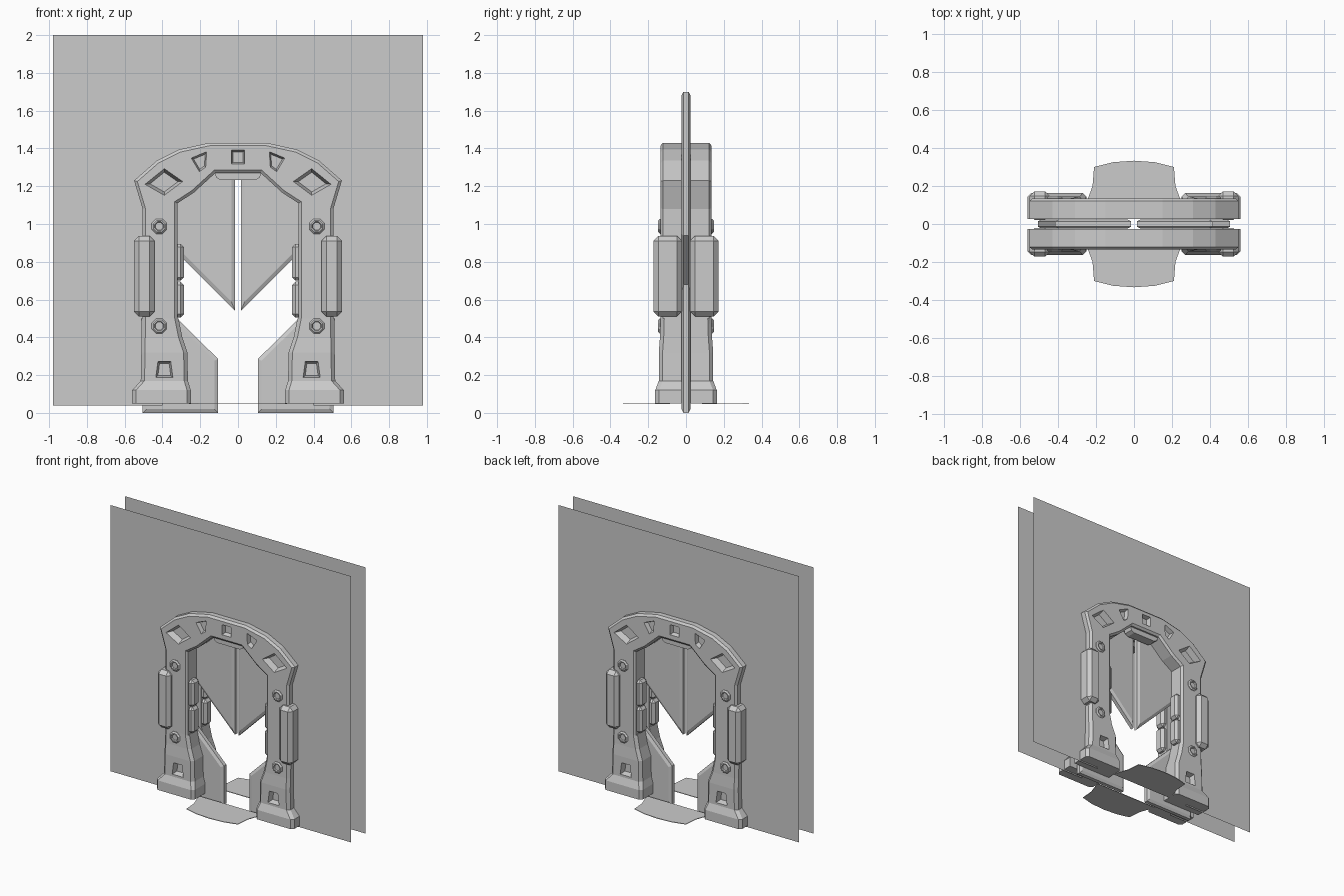
import bpy, bmesh, math

if "Cube" in bpy.data.objects:
    bpy.data.objects.remove(bpy.data.objects["Cube"])


def finish(name, bm, mirror=(True, True), bevel=0, cutters=()):
    me = bpy.data.meshes.new(name)
    bm.to_mesh(me)
    bm.free()
    ob = bpy.data.objects.new(name, me)
    bpy.context.collection.objects.link(ob)
    if bevel:
        b = ob.modifiers.new("bevel", 'BEVEL')
        b.width, b.segments = bevel, 1
    for c in cutters:
        m = ob.modifiers.new("cut", 'BOOLEAN')
        m.operation, m.solver, m.object = 'DIFFERENCE', 'EXACT', c
    if any(mirror):
        m = ob.modifiers.new("mirror", 'MIRROR')
        m.use_axis = (mirror[0], mirror[1], False)
        m.use_mirror_merge = False
    return ob


def loft(rings):
    """Closed solid through rings of equal point count."""
    bm = bmesh.new()
    vs = [[bm.verts.new(p) for p in r] for r in rings]
    n = len(rings[0])
    for a, b in zip(vs, vs[1:]):
        for i in range(n):
            j = (i + 1) % n
            bm.faces.new((a[i], a[j], b[j], b[i]))
    bm.faces.new(vs[0])
    bm.faces.new(vs[-1])
    bmesh.ops.recalc_face_normals(bm, faces=bm.faces)
    return bm


def prism(pts, y0, y1, chamfer=0, depth=0, both=False):
    """XZ outline pushed along y, with chamfered front (and back) face."""
    bm = loft([[(x, y, z) for x, z in pts] for y in (y1, y0)])
    if chamfer:
        bm.normal_update()
        fs = [f for f in bm.faces if f.normal.y < -.9 or (both and f.normal.y > .9)]
        bmesh.ops.inset_individual(bm, faces=fs, thickness=chamfer, depth=depth,
                                   use_even_offset=True)
    return bm


def box(name, lo, hi, bevel, mirror=(True, True)):
    pts = [(lo[0], lo[2]), (hi[0], lo[2]), (hi[0], hi[2]), (lo[0], hi[2])]
    return finish(name, prism(pts, lo[1], hi[1]), mirror, bevel)


def cutter(name, pts, yf, yb, mirror):
    """Pocket that narrows toward its floor."""
    cx = sum(p[0] for p in pts) / len(pts)
    cz = sum(p[1] for p in pts) / len(pts)
    rings = [[(cx + (x - cx) * s, y, cz + (z - cz) * s) for x, z in pts]
             for y, s in ((yf, 1), (yb, .72))]
    ob = finish(name, loft(rings), mirror)
    ob.hide_render = True
    ob.hide_viewport = False
    ob.display_type = 'WIRE'
    return ob


def both_sides(half):
    return half + [(-x, z) for x, z in reversed(half)]


# wall skins with the doorway notch
bm = bmesh.new()
outline = both_sides([(.98, 2.0), (.98, .04), (.4, .04), (.4, 1.2), (.17, 1.35)])
bm.faces.new([bm.verts.new((x, -.085, z)) for x, z in outline])
finish("wall", bm, (False, True))

# arched frame with pockets
pockets = [
    cutter("pocket_centre", [(-.037, 1.315), (.037, 1.315), (.037, 1.392), (-.037, 1.392)],
           -.14, -.105, (False, False)),
    cutter("pocket_middle", [(.25, 1.35), (.165, 1.385), (.17, 1.30), (.205, 1.275)],
           -.14, -.105, (True, False)),
    cutter("pocket_corner", [(.495, 1.21), (.39, 1.295), (.29, 1.225), (.39, 1.15)],
           -.14, -.09, (True, False)),
]
arch = both_sides([(.12, 1.27), (.235, 1.165), (.32, 1.11), (.32, .36), (.505, .36),
                   (.505, 1.08), (.55, 1.23), (.43, 1.335), (.31, 1.395), (.15, 1.43)])
finish("frame_arch", prism(arch, -.122, -.025, .015, .013), (False, True), cutters=pockets)


# splayed feet
def foot_ring(z, x0, x1, yf, c=.02):
    return [(x0, -.025, z), (x1, -.025, z), (x1, yf + c, z), (x1 - c, yf, z),
            (x0 + c, yf, z), (x0, yf + c, z)]


notch = cutter("foot_notch", [(.355, .275), (.425, .275), (.437, .185), (.343, .185)],
               -.15, -.105, (False, False))
finish("foot", loft([foot_ring(.05, .25, .56, -.163), foot_ring(.12, .25, .56, -.163),
                     foot_ring(.17, .265, .515, -.144), foot_ring(.32, .268, .512, -.144),
                     foot_ring(.40, .295, .511, -.138), foot_ring(.50, .315, .511, -.135)]),
       cutters=[notch])

# outer side panels and inner pads
box("side_panel", (.442, -.172, .51), (.55, -.022, .937), .026)
for z0, z1 in ((.505, .695), (.70, .895)):
    box("inner_pad", (.286, -.115, z0), (.34, -.035, z1), .018)

# octagonal bolts
for z in (.46, .988):
    rings = [[(.417 + r * math.cos((i + .5) * math.pi / 4), y,
               z + r * math.sin((i + .5) * math.pi / 4)) for i in range(8)]
             for r, y in ((.043, -.12), (.043, -.138), (.034, -.147), (.026, -.147), (.022, -.138))]
    finish("bolt", loft(rings))

# fixture under the arch
finish("top_fixture", prism([(-.125, 1.275), (-.115, 1.245), (-.09, 1.232), (.09, 1.232),
                             (.115, 1.245), (.125, 1.275)], -.11, -.04), (False, True))

# four sliding door leaves
upper = [(.015, 1.7), (.015, .54), (.415, .94), (.415, 1.7)]
lower = [(.105, 0), (.105, .285), (.505, .68), (.505, 0)]
for name, pts in (("upper_door", upper), ("lower_door", lower)):
    finish(name, prism(pts, -.014, .014, .02, .01, True), (True, False))

# threshold plates front and back
plate = both_sides([(.26, -.085), (.24, -.14), (.218, -.2), (.21, -.3), (.11, -.325)])
plate.insert(5, (0, -.333))
finish("threshold", loft([[(x, y, z) for x, y in plate] for z in (.047, .051)]), (False, True))
